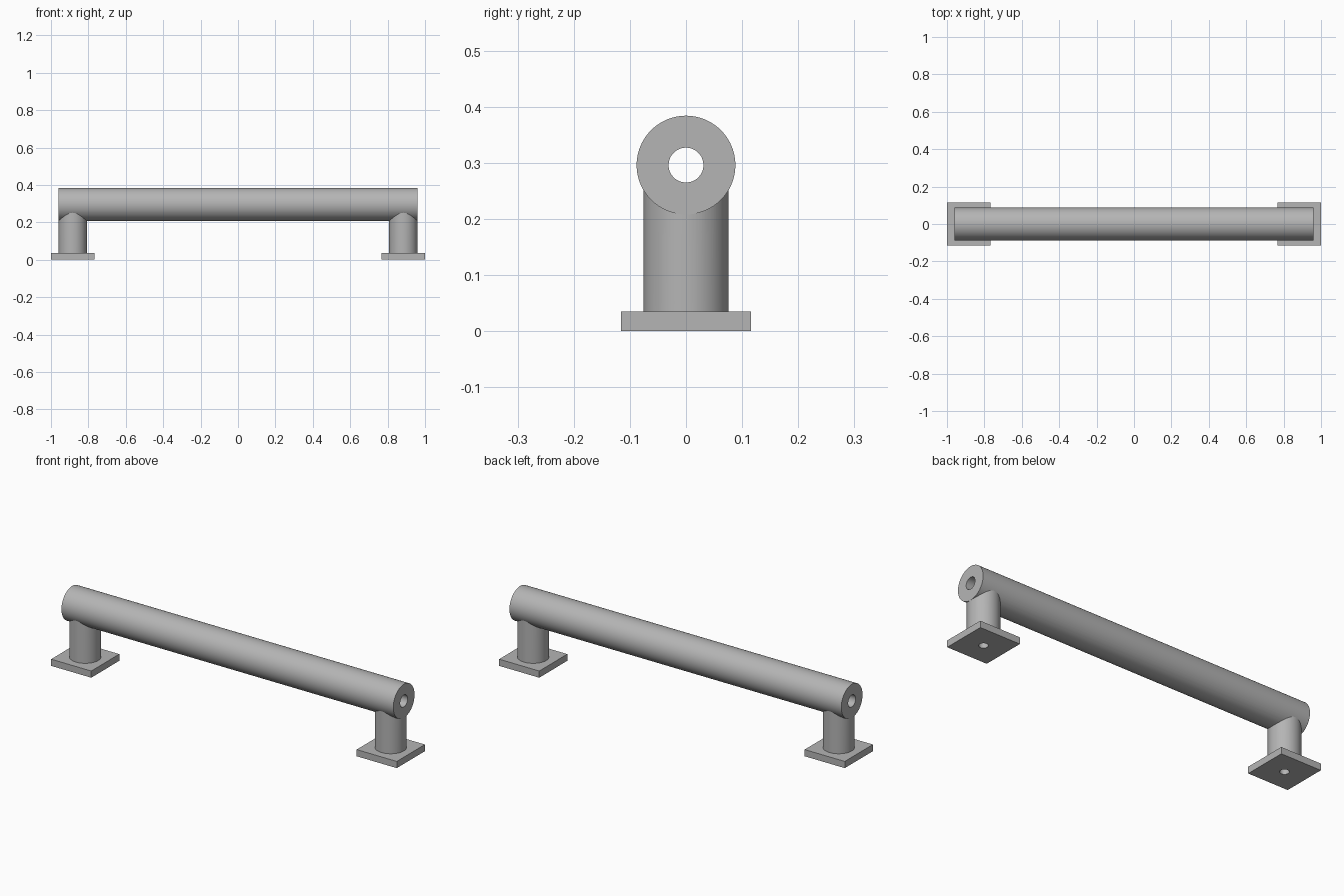
import bpy
import math

if "Cube" in bpy.data.objects:
    bpy.data.objects.remove(bpy.data.objects["Cube"], do_unlink=True)

RAIL_Z, RAIL_R, RAIL_HALF = 0.296, 0.088, 0.96
POST_X, POST_R = 0.884, 0.0757
PLATE_SIZE, PLATE_H = 0.232, 0.035
RAIL_BORE, POST_BORE = 0.031, 0.022

steel = bpy.data.materials.new("grey steel")
steel.use_nodes = True
grey = (0.46, 0.46, 0.46, 1)
steel.diffuse_color = grey
steel.node_tree.nodes["Principled BSDF"].inputs["Base Color"].default_value = grey


def cylinder(name, radius, length, location, along_x=False):
    bpy.ops.mesh.primitive_cylinder_add(
        vertices=96, radius=radius, depth=length, location=location,
        rotation=(0, math.pi / 2 if along_x else 0, 0))
    ob = bpy.context.object
    ob.name = name
    ob.data.materials.append(steel)
    return ob


def upright(name, radius, bottom, top, x):
    return cylinder(name, radius, top - bottom, (x, 0, (bottom + top) / 2))


def combine(target, tool, operation):
    bpy.ops.object.select_all(action='DESELECT')
    bpy.context.view_layer.objects.active = target
    target.select_set(True)
    mod = target.modifiers.new(operation.lower(), 'BOOLEAN')
    mod.operation = operation
    mod.solver = 'EXACT'
    mod.object = tool
    tool.hide_render = True
    bpy.ops.object.modifier_apply(modifier=mod.name)
    bpy.data.objects.remove(tool, do_unlink=True)


# Horizontal rail
handrail = cylinder("handrail", RAIL_R, 2 * RAIL_HALF, (0, 0, RAIL_Z), True)

# Post and square foot plate at each end
for side in (-1, 1):
    x = side * POST_X
    post = upright("post", POST_R, PLATE_H / 2, RAIL_Z - 0.01, x)
    bpy.ops.mesh.primitive_cube_add(size=1, location=(x, 0, PLATE_H / 2))
    plate = bpy.context.object
    plate.name = "foot_plate"
    plate.scale = (PLATE_SIZE, PLATE_SIZE, PLATE_H)
    plate.data.materials.append(steel)
    bpy.context.view_layer.update()
    combine(handrail, post, 'UNION')
    combine(handrail, plate, 'UNION')

# Bore along the rail, and a bolt hole up through each post
combine(handrail, cylinder("rail_bore", RAIL_BORE, 2.2, (0, 0, RAIL_Z), True), 'DIFFERENCE')
for side in (-1, 1):
    hole = upright("bolt_hole", POST_BORE, -0.05, RAIL_Z, side * POST_X)
    combine(handrail, hole, 'DIFFERENCE')

bpy.ops.object.select_all(action='DESELECT')
handrail.select_set(True)
bpy.context.view_layer.objects.active = handrail
bpy.ops.object.shade_smooth_by_angle(angle=math.radians(30))
